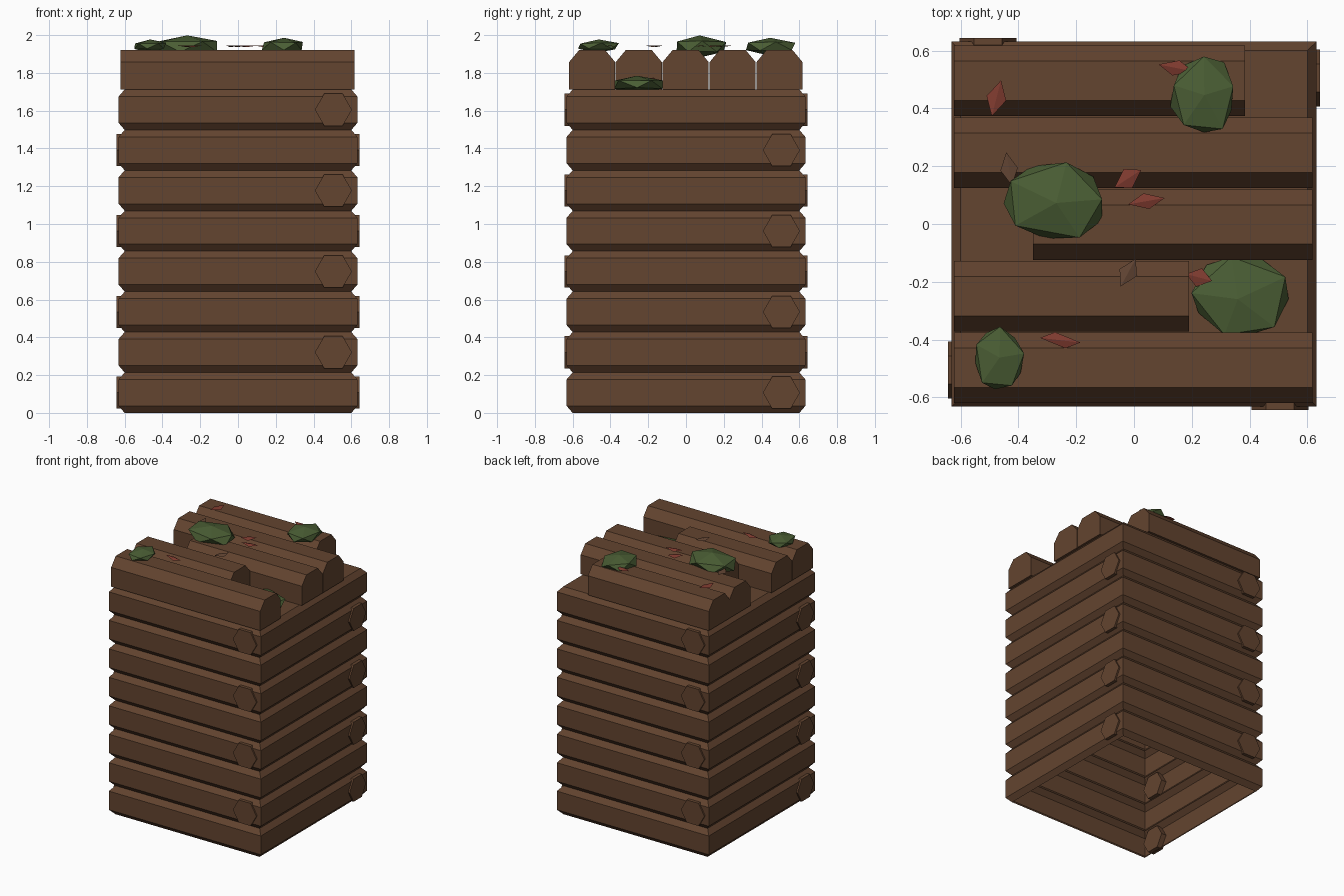
import bpy, bmesh, math, random
from mathutils import Matrix, Vector

if "Cube" in bpy.data.objects:
    bpy.data.objects.remove(bpy.data.objects["Cube"])

random.seed(4)


def material(name, rgb):
    m = bpy.data.materials.new(name)
    m.diffuse_color = (*rgb, 1)
    m.use_nodes = True
    m.node_tree.nodes["Principled BSDF"].inputs["Base Color"].default_value = m.diffuse_color
    return m


WOOD = material("wood brown", (0.125, 0.058, 0.029))
MOSS = material("moss green", (0.068, 0.110, 0.034))
RED = material("leaf red", (0.215, 0.044, 0.029))
DRY = material("leaf brown", (0.125, 0.060, 0.034))


def finish(name, bm, mat, recalc=True):
    if recalc:
        bmesh.ops.recalc_face_normals(bm, faces=bm.faces)
    mesh = bpy.data.meshes.new(name)
    bm.to_mesh(mesh)
    bm.free()
    mesh.materials.append(mat)
    ob = bpy.data.objects.new(name, mesh)
    bpy.context.collection.objects.link(ob)
    return ob


LAYERS, STEP = 8, 1.712 / 8
INNER, OUTER, SLOPE = 0.60, 0.632, 0.037

# Log walls: square rings stacked into a bulging profile, closed on top, open below
bm = bmesh.new()
profile = [(INNER, 0)]
for i in range(LAYERS):
    z = i * STEP
    profile += [(OUTER, z + SLOPE), (OUTER, z + STEP - SLOPE), (INNER, z + STEP)]
rings = [[bm.verts.new((sx * r, sy * r, z)) for sx, sy in ((-1, -1), (1, -1), (1, 1), (-1, 1))]
         for r, z in profile]
for low, high in zip(rings, rings[1:]):
    for k in range(4):
        n = (k + 1) % 4
        bm.faces.new((low[k], low[n], high[n], high[k]))
bm.faces.new(rings[-1])
finish("log_walls", bm, WOOD, recalc=False)

# Hexagonal log ends, alternating between facing pairs of walls
for i in range(LAYERS):
    for side in range(4):
        if (i + side) % 2 == 0:
            continue
        bm = bmesh.new()
        place = (Matrix.Rotation(side * math.pi / 2, 4, 'Z')
                 @ Matrix.Translation((0.505, -0.6175, (i + 0.5) * STEP))
                 @ Matrix.Rotation(math.pi / 2, 4, 'X')
                 @ Matrix.Rotation(math.pi / 2, 4, 'Z'))
        bmesh.ops.create_cone(bm, cap_ends=True, segments=6, radius1=0.098,
                              radius2=0.098, depth=0.051, matrix=place)
        # turn the prism so that two corners point sideways
        corners = [v.co for v in bm.verts]
        if max(c.z for c in corners) - (i + 0.5) * STEP > 0.09:
            spin = (Matrix.Rotation(side * math.pi / 2, 4, 'Z')
                    @ Matrix.Translation((0.505, 0, (i + 0.5) * STEP)))
            bmesh.ops.transform(bm, verts=bm.verts,
                                matrix=spin @ Matrix.Rotation(math.pi / 6, 4, 'Y') @ spin.inverted())
        finish("log_end", bm, WOOD)

# Roof beams with chamfered tops: centre y, start x, end x
ROOF, TOP = 1.712, 1.922
for y, x0, x1 in ((-0.497, -0.622, 0.618), (-0.25, -0.622, 0.19), (-0.002, -0.35, 0.618),
                  (0.247, -0.622, 0.618), (0.495, -0.622, 0.384)):
    bm = bmesh.new()
    section = [(-0.122, ROOF), (0.122, ROOF), (0.122, TOP - 0.065), (0.068, TOP),
               (-0.068, TOP), (-0.122, TOP - 0.065)]
    ends = [[bm.verts.new((x, y + dy, z)) for dy, z in section] for x in (x0, x1)]
    for k in range(6):
        n = (k + 1) % 6
        bm.faces.new((ends[0][k], ends[0][n], ends[1][n], ends[1][k]))
    bm.faces.new(ends[0])
    bm.faces.new(ends[1])
    finish("roof_beam", bm, WOOD)

# Faceted moss clumps: centre, half sizes, turn
for centre, size, turn in (((0.237, 0.445, 1.94), (0.125, 0.15, 0.047), 0.3),
                           ((-0.272, 0.078, 1.94), (0.195, 0.145, 0.06), 0.1),
                           ((0.37, -0.25, 1.74), (0.18, 0.16, 0.047), 0.5),
                           ((-0.467, -0.467, 1.942), (0.092, 0.118, 0.034), 0.2)):
    bm = bmesh.new()
    bmesh.ops.create_icosphere(bm, subdivisions=1, radius=1,
                               matrix=Matrix.Rotation(turn, 4, 'Z'))
    for v in bm.verts:
        wobble = Vector([random.uniform(-0.07, 0.07) for _ in range(3)])
        p = v.co + wobble
        v.co = Vector(centre) + Vector([a * b for a, b in zip(p, size)])
    finish("moss_clump", bm, MOSS)

# Fallen leaves: thin folded diamonds from a centre, a long and a short half diagonal
LEAVES = (
    (RED, -0.476, 0.435, 1.937, 0.016, 0.062, 0.034, -0.008),
    (RED, 0.145, 0.54, 1.937, 0.060, -0.012, 0.012, 0.026),
    (RED, -0.021, 0.157, 1.937, 0.046, 0.030, -0.015, 0.033),
    (RED, 0.043, 0.079, 1.937, 0.063, 0.011, -0.010, 0.027),
    (DRY, -0.432, 0.190, 1.937, 0.010, -0.058, 0.030, 0.005),
    (DRY, -0.020, -0.168, 1.937, 0.026, 0.048, 0.030, -0.012),
    (RED, 0.225, -0.185, 1.765, 0.045, -0.012, 0.010, 0.032),
    (RED, -0.255, -0.402, 1.937, 0.070, -0.008, -0.018, 0.028),
)
for mat, x, y, z, ax, ay, bx, by in LEAVES:
    bm = bmesh.new()
    tip, tail, left, right = [bm.verts.new(c) for c in (
        (x + ax, y + ay, z + 0.008), (x - ax, y - ay, z + 0.008),
        (x + bx, y + by, z), (x - bx, y - by, z))]
    for tri in ((tip, left, tail), (tail, right, tip)):
        face = bm.faces.new(tri)
        face.normal_update()
        if face.normal.z < 0:
            face.normal_flip()
    finish("fallen_leaf", bm, mat, recalc=False)
